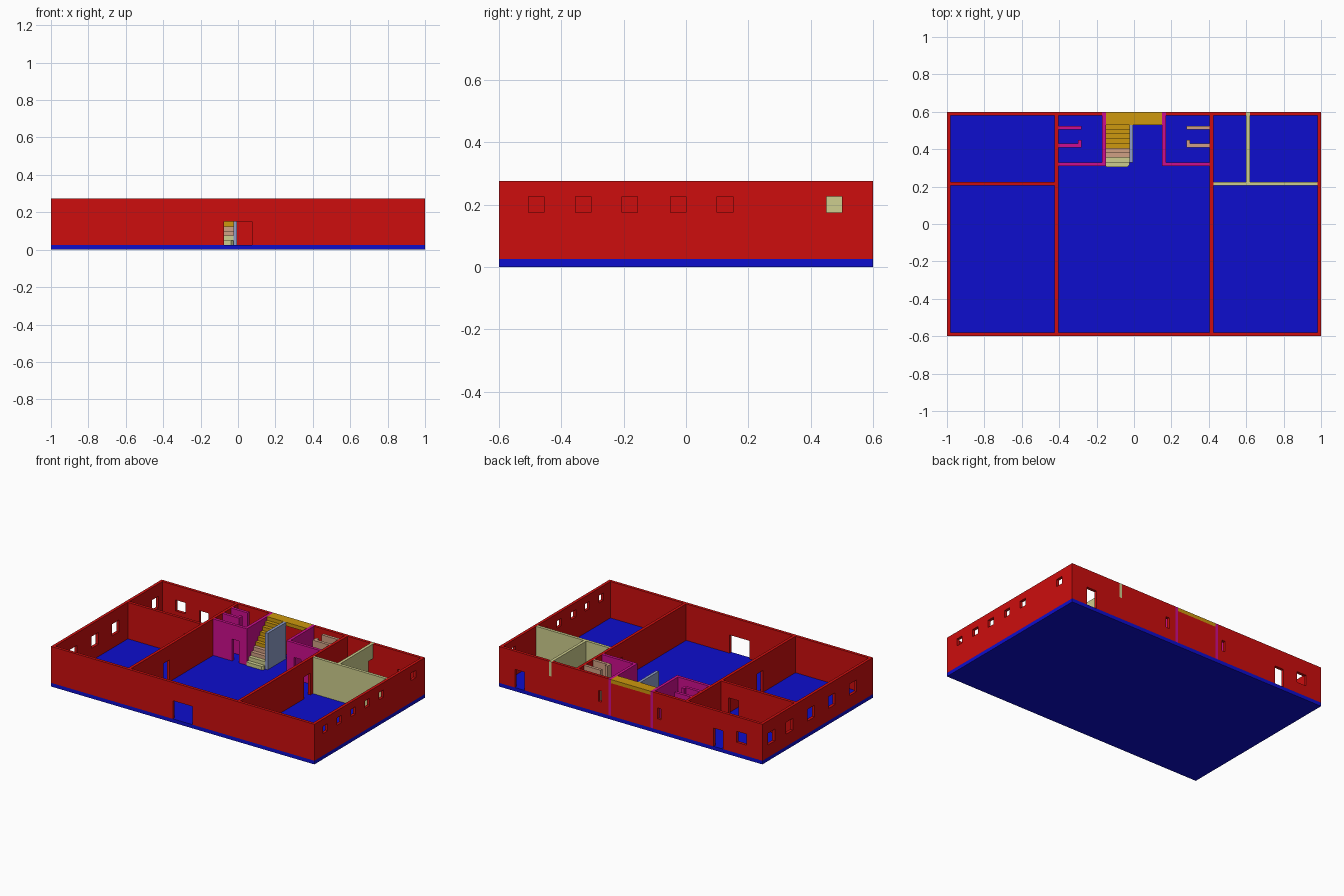
import bpy, bmesh

if "Cube" in bpy.data.objects:
    bpy.data.objects.remove(bpy.data.objects["Cube"])

FLOOR, TOP, DOOR = 0.025, 0.275, 0.175


def material(name, rgb):
    lin = [((c / 255 + 0.055) / 1.055) ** 2.4 if c > 10 else c / 255 / 12.92 for c in rgb]
    m = bpy.data.materials.new(name)
    m.diffuse_color = (*lin, 1)
    m.use_nodes = True
    m.node_tree.nodes["Principled BSDF"].inputs["Base Color"].default_value = m.diffuse_color
    return m


RED = material("red", (205, 13, 13))
BLUE = material("blue", (13, 13, 205))
MAGENTA = material("magenta", (205, 13, 142))
TAN = material("tan", (206, 206, 142))
PINK = material("pink", (208, 160, 132))
GOLD = material("gold", (205, 152, 14))
GREY = material("blue_grey", (142, 156, 200))


def finish(name, bm, mat):
    bmesh.ops.remove_doubles(bm, verts=bm.verts, dist=1e-5)
    bmesh.ops.recalc_face_normals(bm, faces=bm.faces)
    me = bpy.data.meshes.new(name)
    bm.to_mesh(me)
    bm.free()
    me.materials.append(mat)
    ob = bpy.data.objects.new(name, me)
    bpy.context.collection.objects.link(ob)
    return ob


def prism(name, outline, z0, z1, mat):
    """Extrude a flat xy outline from z0 to z1."""
    bm = bmesh.new()
    face = bm.faces.new([bm.verts.new((x, y, z0)) for x, y in outline])
    new = bmesh.ops.extrude_face_region(bm, geom=[face])["geom"]
    top = [v for v in new if isinstance(v, bmesh.types.BMVert)]
    bmesh.ops.translate(bm, verts=top, vec=(0, 0, z1 - z0))
    return finish(name, bm, mat)


def box(name, x0, x1, y0, y1, z0, z1, mat):
    return prism(name, [(x0, y0), (x1, y0), (x1, y1), (x0, y1)], z0, z1, mat)


def wall(name, axis, a0, a1, t0, t1, mat, holes=()):
    """Wall running along axis from a0 to a1, t0..t1 thick, with holes (a, a, z, z)."""
    us = sorted({a0, a1, *[v for h in holes for v in h[:2]]})
    zs = sorted({FLOOR, TOP, *[v for h in holes for v in h[2:]]})

    def solid(i, j):
        if not (0 <= i < len(us) - 1 and 0 <= j < len(zs) - 1):
            return False
        u, z = (us[i] + us[i + 1]) / 2, (zs[j] + zs[j + 1]) / 2
        return not any(h[0] < u < h[1] and h[2] < z < h[3] for h in holes)

    bm = bmesh.new()

    def quad(pts):
        bm.faces.new([bm.verts.new((u, t, z) if axis == "x" else (t, u, z)) for u, t, z in pts])

    for i in range(len(us) - 1):
        for j in range(len(zs) - 1):
            if not solid(i, j):
                continue
            u0, u1, z0, z1 = us[i], us[i + 1], zs[j], zs[j + 1]
            for t in (t0, t1):
                quad([(u0, t, z0), (u1, t, z0), (u1, t, z1), (u0, t, z1)])
            for di, u in ((-1, u0), (1, u1)):
                if not solid(i + di, j):
                    quad([(u, t0, z0), (u, t1, z0), (u, t1, z1), (u, t0, z1)])
            for dj, z in ((-1, z0), (1, z1)):
                if not solid(i, j + dj):
                    quad([(u0, t0, z), (u1, t0, z), (u1, t1, z), (u0, t1, z)])
    return finish(name, bm, mat)


# Floor slab
box("floor", -1, 1, -0.6, 0.6, 0, FLOOR, BLUE)

# Outer walls with doors and windows
wall("front_wall", "x", -1, 1, -0.6, -0.58, RED, [(-0.075, 0.075, FLOOR, 0.15)])
wall("back_wall", "x", -1, 1, 0.58, 0.6, RED, [
    (0.805, 0.88, FLOOR, 0.15), (-0.70, -0.63, FLOOR, 0.15),    # doors
    (-0.88, -0.805, 0.1, 0.175),                                # window
    (0.22, 0.245, 0.1, 0.175), (-0.23, -0.205, 0.1, 0.175),     # slots
    (-0.17, -0.15, FLOOR, TOP), (0.15, 0.17, FLOOR, TOP),       # washroom walls pass through
    (-0.15, 0.15, 0.25, TOP), (0.6, 0.62, DOOR, TOP)])          # landing and lintel
wall("right_wall", "y", -0.58, 0.58, 0.98, 1, RED,
     [(y, y + 0.05, 0.175, 0.225) for y in (-0.505, -0.355, -0.205, -0.05, 0.1, 0.45)])
wall("left_wall", "y", -0.58, 0.58, -1, -0.98, RED,
     [(y, y + 0.075, 0.11, 0.19) for y in (-0.42, -0.19, 0.035, 0.27, 0.465)])

# Inner red walls
wall("left_inner_wall", "y", -0.58, 0.58, -0.425, -0.405, RED, [(-0.23, -0.165, FLOOR, DOOR)])
wall("right_inner_wall", "y", -0.58, 0.58, 0.405, 0.425, RED, [(0.11, 0.18, FLOOR, DOOR)])
wall("left_cross_wall", "x", -0.98, -0.425, 0.205, 0.225, RED, [(-0.555, -0.48, FLOOR, DOOR)])

# Tan partition walls
wall("tan_cross_wall", "x", 0.425, 0.98, 0.205, 0.225, TAN)
wall("tan_divider", "y", 0.225, 0.6, 0.6, 0.62, TAN, [(0.53, 0.6, FLOOR, DOOR)])
bpy.data.objects["tan_divider"].data.update()

# Washrooms, mirrored left and right
for side, s, stall in (("left", -1, MAGENTA), ("right", 1, PINK)):
    def span(a, b):
        return sorted((s * a, s * b))
    wall(side + "_washroom_side", "y", 0.31, 0.6, *span(0.15, 0.17), MAGENTA)
    wall(side + "_washroom_front", "x", *span(0.17, 0.405), 0.31, 0.33, MAGENTA,
         [(*span(0.208, 0.262), FLOOR, DOOR)])
    box(side + "_stall_back", *span(0.28, 0.405), 0.505, 0.525, FLOOR, TOP, stall)
    box(side + "_stall_front", *span(0.28, 0.405), 0.41, 0.43, FLOOR, TOP, stall)
    box(side + "_stall_stub", *span(0.28, 0.3), 0.43, 0.45, FLOOR, TOP, stall)

# Staircase: nine steps, bottom one with a clipped corner
TREAD = 0.025
for i in range(9):
    y0 = 0.305 + i * TREAD
    y1, z1 = y0 + TREAD, FLOOR + (i + 1) * 0.025
    mat = TAN if i < 2 else PINK if i < 4 else GOLD
    cut = 0.012 if i == 0 else 0.0
    outline = [(-0.15, y0), (-0.025 - cut, y0)]
    if cut:
        outline.append((-0.025, y0 + cut))
    prism("step_%d" % (i + 1), outline + [(-0.025, y1), (-0.15, y1)], FLOOR, z1, mat)

# Landing and stair side wall
box("landing", -0.15, 0.15, 0.53, 0.6, 0.25, TOP, GOLD)
box("stair_side_wall", -0.025, -0.005, 0.33, 0.53, FLOOR, TOP, GREY)
